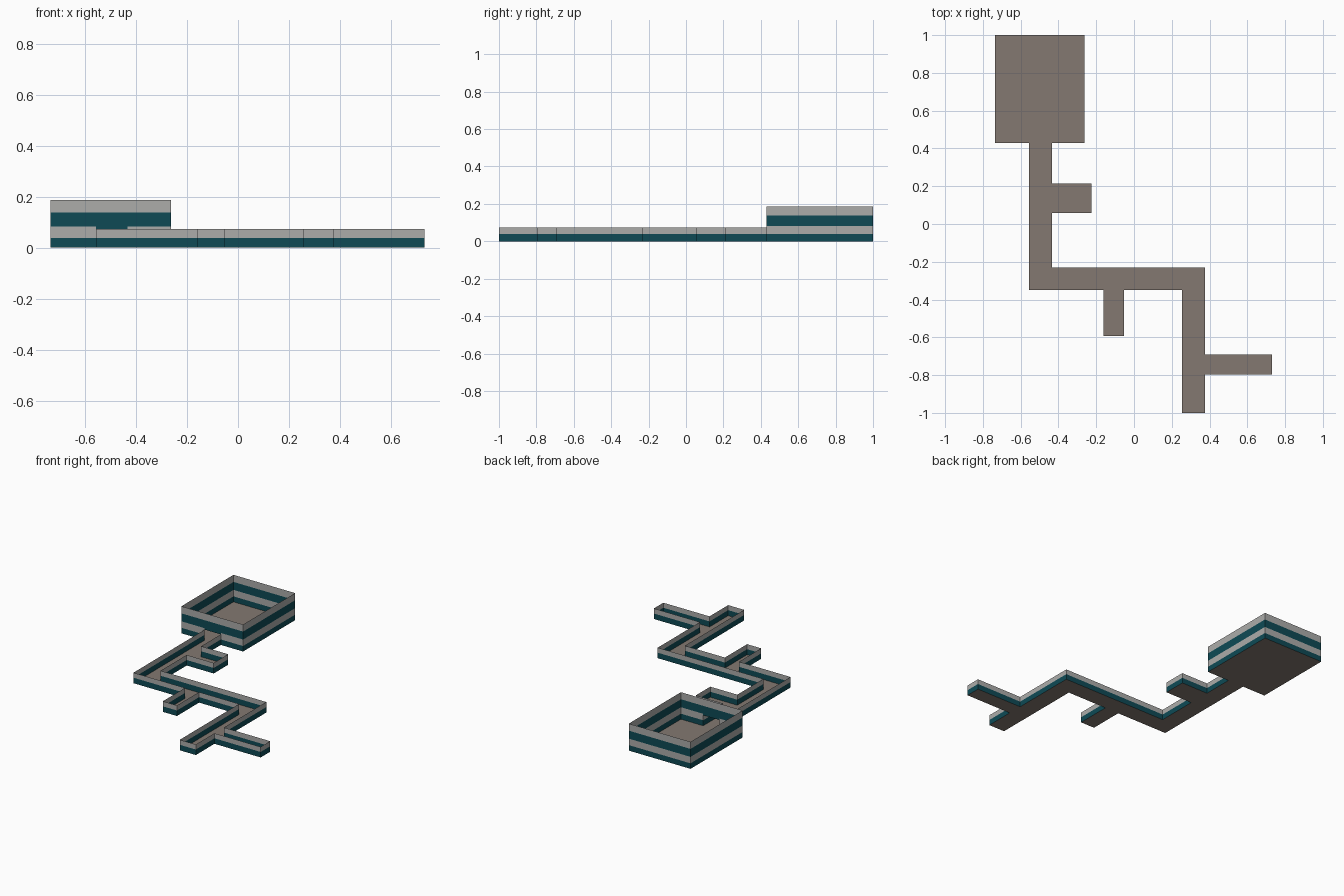
import bpy, bmesh

if "Cube" in bpy.data.objects:
    bpy.data.objects.remove(bpy.data.objects["Cube"])


def material(name, rgb):
    m = bpy.data.materials.new(name)
    lin = [((c / 255 + 0.055) / 1.055) ** 2.4 for c in rgb]
    m.diffuse_color = (*lin, 1)
    m.use_nodes = True
    m.node_tree.nodes["Principled BSDF"].inputs["Base Color"].default_value = m.diffuse_color
    return m


FLOOR = material("brown floor", (131, 121, 113))
GREY = material("light grey wall", (172, 172, 170))
TEAL = material("dark teal wall", (14, 74, 85))


def finish(name, bm, mats):
    me = bpy.data.meshes.new(name)
    bm.to_mesh(me)
    bm.free()
    for m in mats:
        me.materials.append(m)
    ob = bpy.data.objects.new(name, me)
    bpy.context.collection.objects.link(ob)


def wall(name, path, levels):
    """Thin wall along an open path, banded teal / grey between the levels."""
    bm = bmesh.new()
    rows = [[bm.verts.new((x, y, z)) for x, y in path] for z in levels]
    for band, (lo, hi) in enumerate(zip(rows, rows[1:])):
        for i in range(len(path) - 1):
            f = bm.faces.new((lo[i], lo[i + 1], hi[i + 1], hi[i]))
            f.material_index = band % 2
    finish(name, bm, (TEAL, GREY))


def floor(name, x0, x1, y0, y1):
    bm = bmesh.new()
    bm.faces.new([bm.verts.new((x, y, 0)) for x, y in
                  ((x0, y0), (x1, y0), (x1, y1), (x0, y1))])
    finish(name, bm, (FLOOR,))


LOW = (0, 0.038, 0.073)                      # corridor wall bands
HIGH = (0, 0.038, 0.083, 0.138, 0.187)       # room wall bands

# floors
floor("room_floor", -0.735, -0.262, 0.43, 1)
floor("north_corridor_floor", -0.556, -0.433, -0.35, 0.43)
floor("north_alcove_floor", -0.433, -0.226, 0.057, 0.215)
floor("middle_corridor_floor", -0.433, 0.377, -0.35, -0.229)
floor("middle_alcove_floor", -0.161, -0.053, -0.593, -0.35)
floor("south_corridor_floor", 0.254, 0.377, -1, -0.35)
floor("south_alcove_floor", 0.377, 0.731, -0.796, -0.692)

# room walls, open at the doorway, with a lintel above it
wall("room_wall", [(-0.433, 0.43), (-0.262, 0.43), (-0.262, 1),
                   (-0.735, 1), (-0.735, 0.43), (-0.556, 0.43)], HIGH)
wall("door_lintel", [(-0.556, 0.43), (-0.433, 0.43)], (0.073, 0.138, 0.187))

# one continuous wall around corridors and alcoves
wall("corridor_wall", [
    (-0.556, 0.43), (-0.556, -0.35), (-0.161, -0.35), (-0.161, -0.593),
    (-0.053, -0.593), (-0.053, -0.35), (0.254, -0.35), (0.254, -1),
    (0.377, -1), (0.377, -0.796), (0.731, -0.796), (0.731, -0.692),
    (0.377, -0.692), (0.377, -0.229), (-0.433, -0.229), (-0.433, 0.057),
    (-0.226, 0.057), (-0.226, 0.215), (-0.433, 0.215), (-0.433, 0.43)], LOW)
